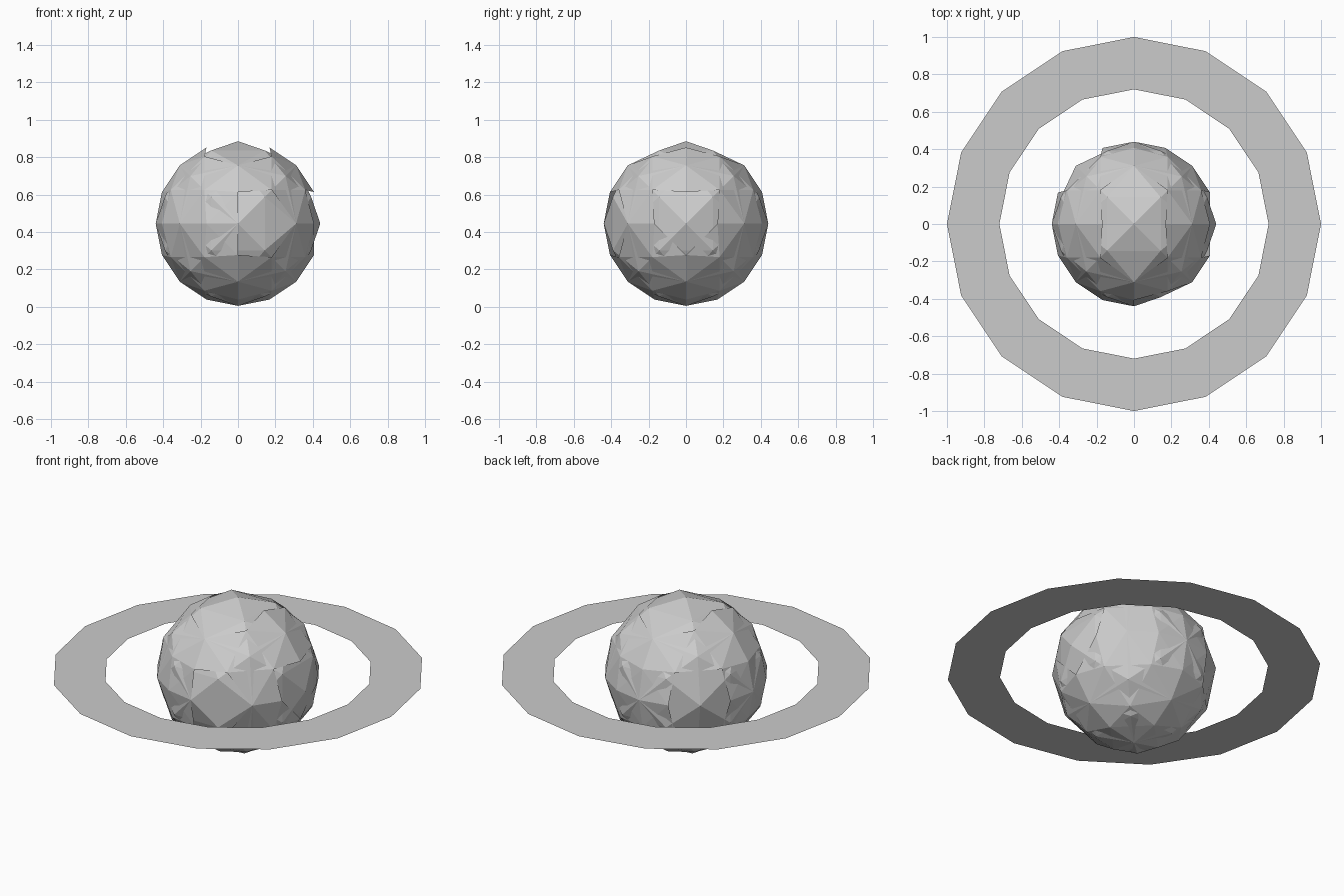
import bpy, bmesh, math
from mathutils import Vector

if "Cube" in bpy.data.objects:
    bpy.data.objects.remove(bpy.data.objects["Cube"])

R, CZ = 0.44, 0.445


def spherize(bm):
    for v in bm.verts:
        v.co = v.co.normalized() * R


def split(bm):
    bmesh.ops.subdivide_edges(bm, edges=bm.edges[:], cuts=1, use_grid_fill=True)
    spherize(bm)


def finish(bm, name):
    me = bpy.data.meshes.new(name)
    bmesh.ops.recalc_face_normals(bm, faces=bm.faces[:])
    bm.to_mesh(me)
    bm.free()
    ob = bpy.data.objects.new(name, me)
    ob.location.z = CZ
    bpy.context.collection.objects.link(ob)
    return ob


# Planet body: faceted ball from a cube with peaked sides
bm = bmesh.new()
bmesh.ops.create_cube(bm, size=1)
bmesh.ops.poke(bm, faces=bm.faces[:])
spherize(bm)
split(bm)
finish(bm, "planet_ocean")

# Land plates: finer facets, removed around the open ocean areas
bm = bmesh.new()
for axis in range(3):
    for s in (-1, 1):
        co = Vector((0, 0, 0))
        co[axis] = s * R
        bm.verts.new(co)
bmesh.ops.convex_hull(bm, input=bm.verts[:])
split(bm)
split(bm)
oceans = [(1, 0, 0.1), (0, 0.45, 1), (0, -0.45, 1), (-1, 1, 0.1), (0.4, -1, 0.1)]
oceans = [Vector(o).normalized() for o in oceans]
gone = [f for f in bm.faces
        if any(f.calc_center_median().normalized().dot(o) > math.cos(math.radians(24))
               for o in oceans)]
bmesh.ops.delete(bm, geom=gone, context='FACES')
finish(bm, "planet_land")

# Flat sixteen-sided ring
bm = bmesh.new()
N = 16
loops = [[bm.verts.new((r * math.cos(i * math.tau / N), r * math.sin(i * math.tau / N), 0))
          for i in range(N)] for r in (0.72, 1.0)]
for i in range(N):
    j = (i + 1) % N
    bm.faces.new((loops[0][i], loops[1][i], loops[1][j], loops[0][j]))
finish(bm, "planet_ring")
